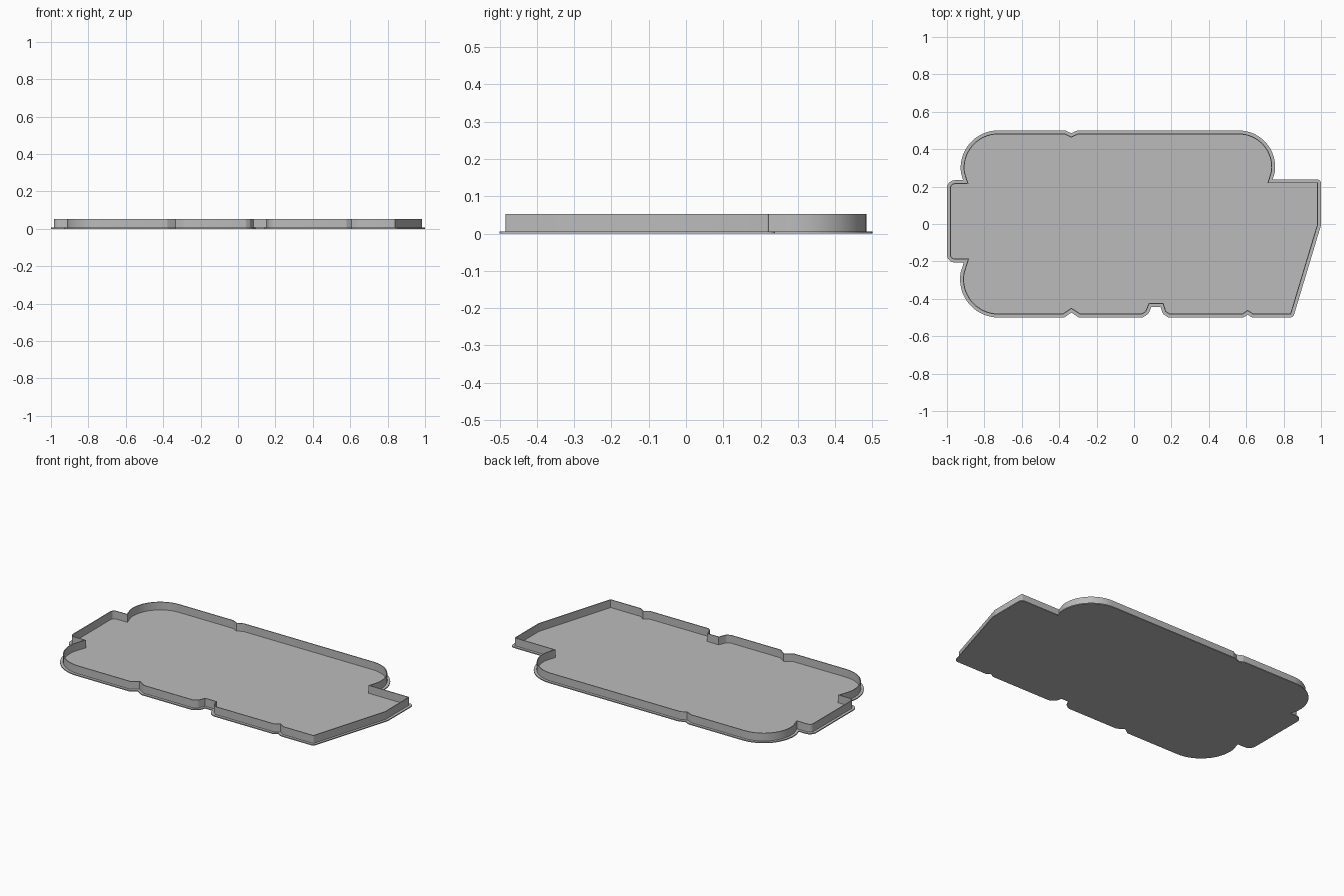
import bpy, bmesh, math
from mathutils import Vector

if "Cube" in bpy.data.objects:
    bpy.data.objects.remove(bpy.data.objects["Cube"])

BASE_Z, RIM_Z = 0.006, 0.053

grey = bpy.data.materials.new("plain grey")
grey.diffuse_color = (0.5, 0.5, 0.5, 1)
grey.use_nodes = True
grey.node_tree.nodes["Principled BSDF"].inputs["Base Color"].default_value = grey.diffuse_color


def arc(cx, cy, r, a0, a1, n):
    return [(cx + r * math.cos(math.radians(a0 + (a1 - a0) * i / n)),
             cy + r * math.sin(math.radians(a0 + (a1 - a0) * i / n)))
            for i in range(n + 1)]


# Inside outline of the tray, counter-clockwise from the right-hand point
outline = [(0.978, -0.003), (0.978, 0.217), (0.712, 0.217)]
outline += arc(0.56, 0.305, 0.173, -8, 90, 16)             # back right lobe
outline += [(-0.298, 0.478), (-0.335, 0.461), (-0.372, 0.478)]
outline += arc(-0.727, 0.30, 0.178, 90, 188, 16)           # back left lobe
outline += [(-0.883, 0.212)]
outline += arc(-0.958, 0.192, 0.02, 90, 180, 4)            # left tab
outline += arc(-0.958, -0.164, 0.02, 180, 270, 4)
outline += [(-0.88, -0.184)]
outline += arc(-0.725, -0.295, 0.183, 170, 270, 16)        # front left lobe
outline += [(-0.38, -0.478), (-0.335, -0.447), (-0.288, -0.478),
            (0.04, -0.478), (0.06, -0.465), (0.078, -0.422),
            (0.158, -0.422), (0.172, -0.465), (0.19, -0.478),
            (0.578, -0.478), (0.608, -0.458), (0.638, -0.478),
            (0.835, -0.478)]


def offset(pts, d):
    """Grow the outline by d: round outside corners, sharp inside corners."""
    out = []
    for i, p in enumerate(pts):
        p = Vector(p)
        u = (p - Vector(pts[i - 1])).normalized()
        v = (Vector(pts[(i + 1) % len(pts)]) - p).normalized()
        n0, n1 = Vector((u.y, -u.x)), Vector((v.y, -v.x))
        turn = math.atan2(u.x * v.y - u.y * v.x, u.dot(v))
        if turn > math.radians(15):
            k = max(2, round(math.degrees(turn) / 15))
            a = math.atan2(n0.y, n0.x)
            out += [p + d * Vector((math.cos(a + turn * j / k),
                                    math.sin(a + turn * j / k)))
                    for j in range(k + 1)]
        else:
            out.append(p + (n0 + n1) * (d / (1 + n0.dot(n1))))
    return out


def finish(bm, name):
    bmesh.ops.recalc_face_normals(bm, faces=bm.faces)
    mesh = bpy.data.meshes.new(name)
    bm.to_mesh(mesh)
    bm.free()
    mesh.materials.append(grey)
    obj = bpy.data.objects.new(name, mesh)
    bpy.context.collection.objects.link(obj)
    bpy.ops.object.select_all(action='DESELECT')
    obj.select_set(True)
    bpy.context.view_layer.objects.active = obj
    bpy.ops.object.shade_smooth_by_angle(angle=math.radians(30))


def loop(bm, pts, z):
    return [bm.verts.new((p.x, p.y, z)) for p in pts]


def bridge(bm, a, b):
    for i in range(len(a)):
        bm.faces.new((a[i - 1], a[i], b[i], b[i - 1]))


# Base plate with its narrow flange
bm = bmesh.new()
edge = offset(outline, 0.022)
low, high = loop(bm, edge, 0), loop(bm, edge, BASE_Z)
bm.faces.new(low)
bm.faces.new(high)
bridge(bm, low, high)
finish(bm, "base_plate")

# Thin upright wall
bm = bmesh.new()
inner, outer = offset(outline, 0.001), offset(outline, 0.006)
rings = [loop(bm, inner, BASE_Z), loop(bm, inner, RIM_Z),
         loop(bm, outer, RIM_Z), loop(bm, outer, BASE_Z)]
for k in range(4):
    bridge(bm, rings[k - 1], rings[k])
finish(bm, "tray_wall")
